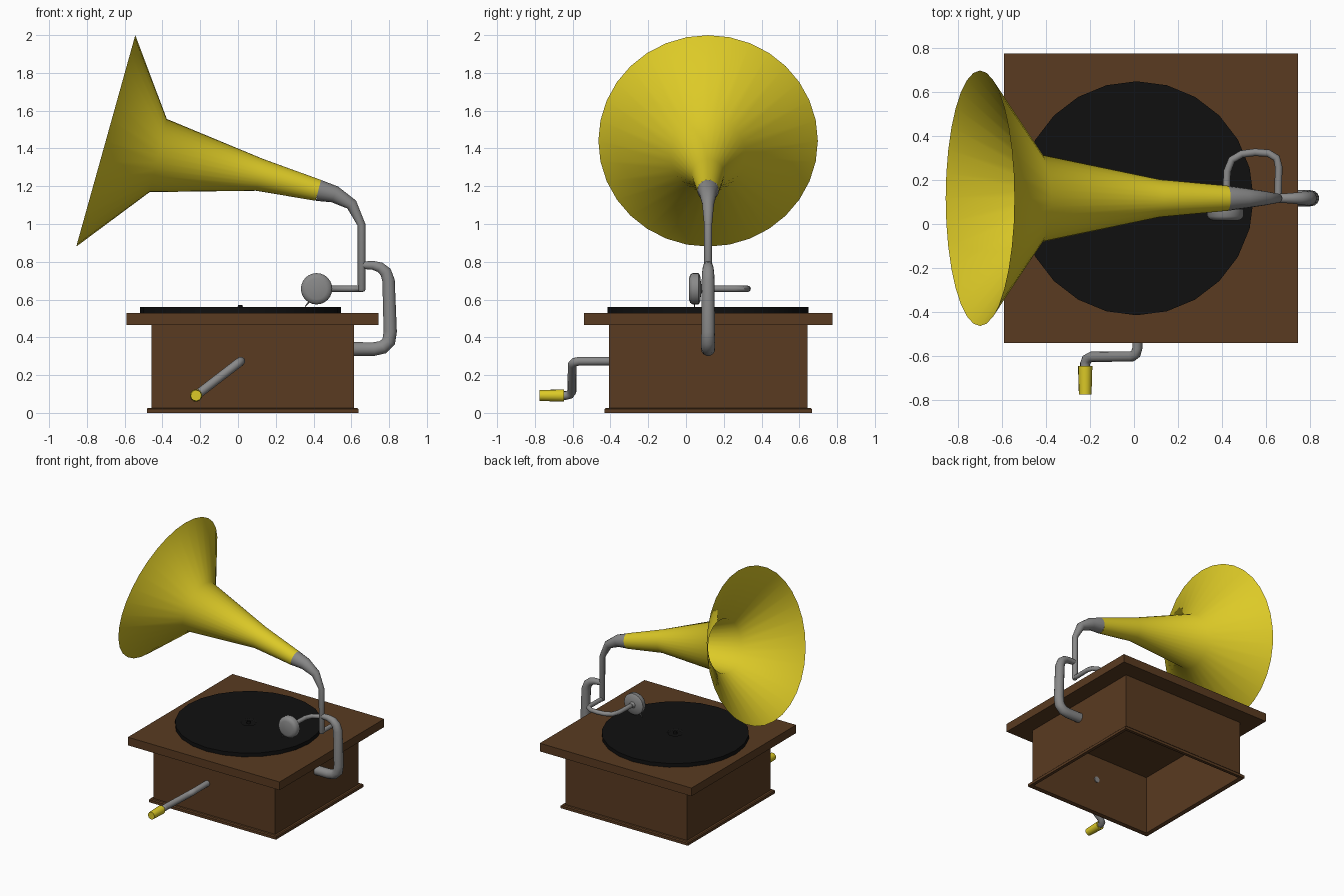
import bpy, bmesh, math
from mathutils import Vector

if "Cube" in bpy.data.objects:
    bpy.data.objects.remove(bpy.data.objects["Cube"], do_unlink=True)


def material(name, rgb):
    m = bpy.data.materials.new(name)
    m.use_nodes = True
    colour = (*rgb, 1)
    m.diffuse_color = colour
    m.node_tree.nodes["Principled BSDF"].inputs["Base Color"].default_value = colour
    return m


WOOD = material("brown wood", (0.1, 0.043, 0.015))
BRASS = material("yellow brass", (0.72, 0.59, 0.02))
STEEL = material("grey steel", (0.25, 0.25, 0.25))
VINYL = material("black vinyl", (0.005, 0.005, 0.005))
MID_Y = 0.117


def loft(name, loops, mat, caps=(True, True), angle=40):
    """Bridge successive closed loops of points into one skin."""
    bm = bmesh.new()
    rings = [[bm.verts.new(p) for p in loop] for loop in loops]
    n = len(rings[0])
    for a, b in zip(rings, rings[1:]):
        for i in range(n):
            j = (i + 1) % n
            bm.faces.new((a[i], a[j], b[j], b[i]))
    if caps[0]:
        bm.faces.new(rings[0][::-1])
    if caps[1]:
        bm.faces.new(rings[-1])
    bmesh.ops.recalc_face_normals(bm, faces=bm.faces)
    mesh = bpy.data.meshes.new(name)
    bm.to_mesh(mesh)
    bm.free()
    mesh.materials.append(mat)
    ob = bpy.data.objects.new(name, mesh)
    bpy.context.collection.objects.link(ob)
    bpy.ops.object.select_all(action="DESELECT")
    ob.select_set(True)
    bpy.context.view_layer.objects.active = ob
    if angle:
        bpy.ops.object.shade_smooth_by_angle(angle=math.radians(angle))
    return ob


def sweep(name, path, normal, mat, sides=12, **kw):
    """Tube along a planar path of (point, radius); normal is the plane's."""
    pts = [Vector(p) for p, r in path]
    normal = Vector(normal).normalized()
    loops = []
    for i, (p, r) in enumerate(path):
        t = Vector()
        if i:
            t += (pts[i] - pts[i - 1]).normalized()
        if i < len(pts) - 1:
            t += (pts[i + 1] - pts[i]).normalized()
        side = t.normalized().cross(normal)
        loops.append([pts[i] + r * (math.cos(a) * normal + math.sin(a) * side)
                      for a in (math.tau * k / sides for k in range(sides))])
    return loft(name, loops, mat, **kw)


def rect(cx, hx, hy, z):
    return [(cx + sx * hx, MID_Y + sy * hy, z)
            for sx, sy in ((-1, -1), (1, -1), (1, 1), (-1, 1))]


def upright(*xzr):
    """Path in the vertical plane through the horn."""
    return [((x, MID_Y, z), r) for x, z, r in xzr]


# Hollow cabinet with a foot moulding, open underneath
loft("cabinet", [rect(0.077, hx, hx - 0.011, z) for hx, z in (
    (0.53, 0.47), (0.53, 0.005), (0.545, 0), (0.56, 0),
    (0.56, 0.02), (0.553, 0.027), (0.536, 0.027), (0.536, 0.47))],
    WOOD, caps=(True, False), angle=0)
loft("cabinet_top", [rect(0.077, 0.668, 0.658, z) for z in (0.465, 0.53)],
     WOOD, angle=0)

# Record with a shallow dish around the spindle
loft("record", [[(0.012 + r * math.sin(a), MID_Y + r * math.cos(a), z)
                 for a in (math.tau * k / 24 for k in range(24))]
                for r, z in ((0.532, 0.53), (0.532, 0.56), (0.06, 0.56),
                             (0.05, 0.553), (0.015, 0.553), (0.012, 0.57))],
     VINYL, angle=20)

# Flared horn and the tapering neck below it
sweep("horn", upright((-0.70, 1.44, 0.581), (-0.4225, 1.3625, 0.199),
                      (0.115, 1.26, 0.086), (0.425, 1.178, 0.057)),
      (0, 1, 0), BRASS, sides=32, caps=(False, False), angle=80)
sweep("horn_neck", upright((0.425, 1.178, 0.057), (0.512, 1.157, 0.045),
                           (0.602, 1.103, 0.031), (0.654, 0.995, 0.021),
                           (0.655, 0.655, 0.021), (0.655, 0.643, 0.015)),
      (0, 1, 0), STEEL, sides=16, caps=(False, True), angle=50)

# Bracket pipe at the side of the cabinet
sweep("support_pipe", upright(
    (0.60, 0.338, 0.037), (0.72, 0.338, 0.037), (0.768, 0.348, 0.037),
    (0.798, 0.378, 0.037), (0.806, 0.43, 0.036), (0.797, 0.70, 0.034),
    (0.782, 0.745, 0.032), (0.752, 0.771, 0.028), (0.715, 0.781, 0.024),
    (0.655, 0.782, 0.02)), (0, 1, 0), STEEL, sides=14, angle=50)

# Curved arm, sound box and needle
arm = ((0.655, 0.117), (0.658, 0.26), (0.648, 0.3), (0.61, 0.322),
       (0.55, 0.326), (0.49, 0.318), (0.445, 0.292), (0.424, 0.24), (0.417, 0.07))
sweep("tone_arm", [((x, y, 0.657), 0.017) for x, y in arm], (0, 0, 1), STEEL)
sweep("sound_box", [((0.416, y, 0.657), r) for y, r in (
    (0.015, 0.055), (0.022, 0.074), (0.035, 0.083), (0.066, 0.083),
    (0.075, 0.07), (0.08, 0.025), (0.1, 0.018))], (1, 0, 0), STEEL, sides=24)
sweep("needle", [((0.385, 0.045, 0.6), 0.006), ((0.355, 0.045, 0.562), 0.003)],
      (0, 1, 0), STEEL, sides=6)

# Winding crank: d runs from the shaft towards the handle
SHAFT, GRIP = Vector((0.015, 0, 0.274)), Vector((-0.222, 0, 0.092))


def crank_path(*dyr):
    return [(SHAFT.lerp(GRIP, d) + Vector((0, y, 0)), r) for d, y, r in dyr]


plane = (GRIP - SHAFT).cross(Vector((0, 1, 0)))
sweep("crank", crank_path((0, -0.395, 0.023), (0, -0.565, 0.023),
                          (0.03, -0.59, 0.024), (0.1, -0.602, 0.024),
                          (0.88, -0.604, 0.024), (0.97, -0.615, 0.024),
                          (1, -0.635, 0.023), (1, -0.68, 0.023)),
      plane, STEEL, angle=50)
sweep("crank_handle", crank_path((1, -0.645, 0.033), (1, -0.71, 0.031),
                                 (1, -0.775, 0.029)), plane, BRASS)
